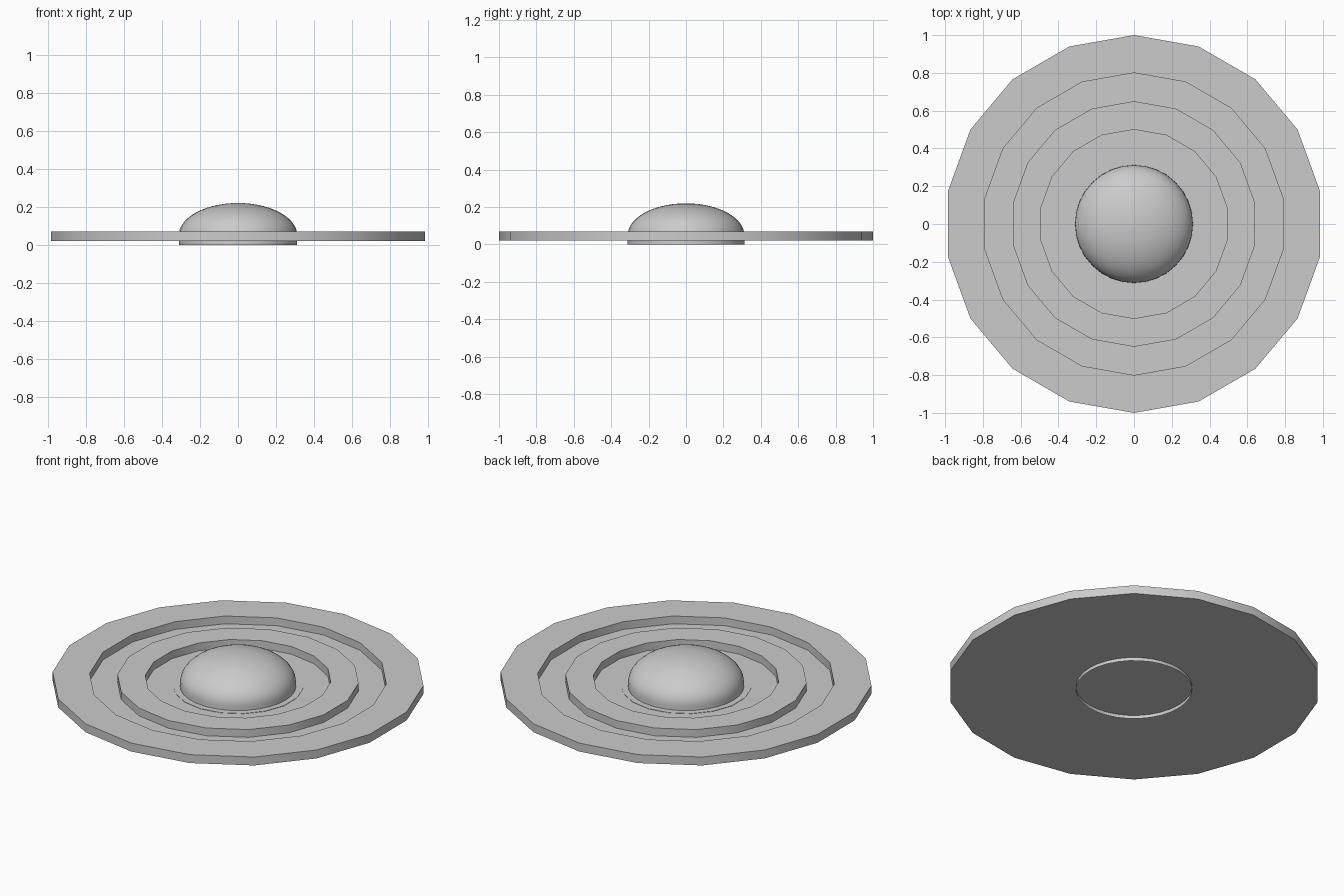
import bpy, bmesh, math

if "Cube" in bpy.data.objects:
    bpy.data.objects.remove(bpy.data.objects["Cube"])

grey = bpy.data.materials.new("light grey")
grey.diffuse_color = (0.6, 0.6, 0.6, 1)
grey.use_nodes = True
grey.node_tree.nodes["Principled BSDF"].inputs["Base Color"].default_value = grey.diffuse_color


def lathe(name, profile, sides, angle):
    """Revolve (radius, z) points about z; first vertex column lies on +y."""
    bm = bmesh.new()
    rows = []
    for r, z in profile:
        if r == 0:
            rows.append([bm.verts.new((0, 0, z))] * sides)
        else:
            rows.append([bm.verts.new((r * math.cos(a), r * math.sin(a), z))
                         for a in (math.pi / 2 + math.tau * i / sides for i in range(sides))])
    for low, high in zip(rows, rows[1:]):
        for i in range(sides):
            j = (i + 1) % sides
            quad = (low[i], low[j], high[j], high[i])
            bm.faces.new(list(dict.fromkeys(quad)))
    mesh = bpy.data.meshes.new(name)
    bm.to_mesh(mesh)
    bm.free()
    mesh.materials.append(grey)
    ob = bpy.data.objects.new(name, mesh)
    bpy.context.collection.objects.link(ob)
    bpy.ops.object.select_all(action='DESELECT')
    ob.select_set(True)
    bpy.context.view_layer.objects.active = ob
    bpy.ops.object.shade_smooth_by_angle(angle=math.radians(angle))
    return ob


# Grooved 18-sided disc: flat underside, two raised rings, two low channels
BOTTOM, FLOOR, TOP = 0.02, 0.024, 0.07
lathe("grooved_disc", [
    (0, BOTTOM), (1.0, BOTTOM), (1.0, TOP), (0.8, TOP), (0.8, FLOOR),
    (0.65, FLOOR), (0.65, TOP), (0.5, TOP), (0.5, FLOOR),
    (0.35, FLOOR), (0.35, FLOOR + 0.002), (0, FLOOR + 0.002)], 18, 30)

# Central dome: short straight foot, open below, with a flattened cap
R, BASE, HEIGHT, STEPS = 0.312, 0.05, 0.17, 14
cap = [(R * math.cos(t), BASE + HEIGHT * math.sin(t))
       for t in (math.pi / 2 * i / STEPS for i in range(STEPS))]
lathe("dome", [(R, 0)] + cap + [(0, BASE + HEIGHT)], 32, 40)
